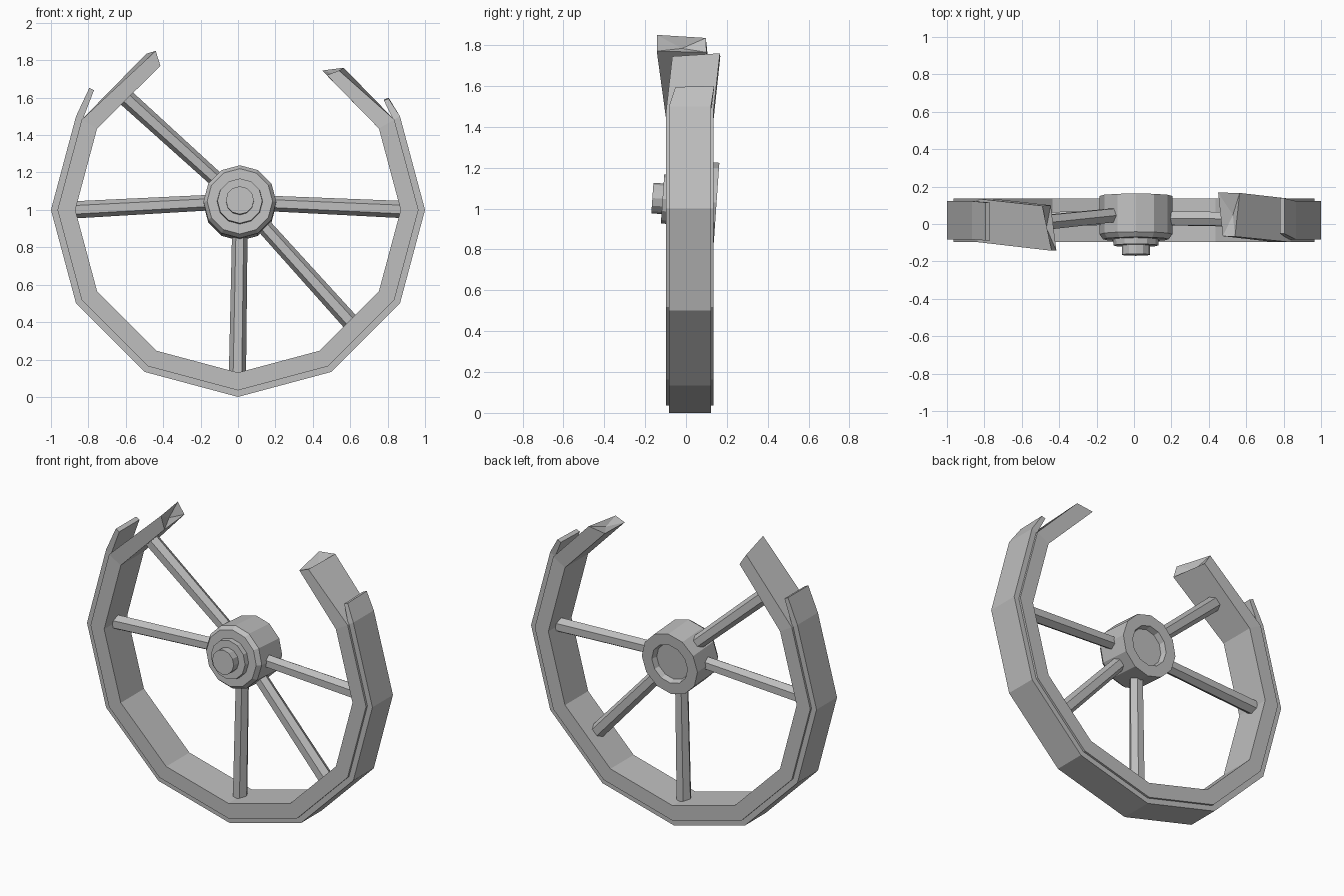
import bpy, bmesh, math
from mathutils import Vector, Matrix

cube = bpy.data.objects.get("Cube")
if cube:
    bpy.data.objects.remove(cube, do_unlink=True)

grey = bpy.data.materials.new("weathered grey")
grey.use_nodes = True
COLOUR = (0.52, 0.52, 0.52, 1)
grey.diffuse_color = COLOUR
grey.node_tree.nodes["Principled BSDF"].inputs["Base Color"].default_value = COLOUR


def finish(name, bm):
    bmesh.ops.recalc_face_normals(bm, faces=bm.faces)
    mesh = bpy.data.meshes.new(name)
    bm.to_mesh(mesh)
    bm.free()
    mesh.materials.append(grey)
    obj = bpy.data.objects.new(name, mesh)
    bpy.context.collection.objects.link(obj)
    return obj


def bridge(bm, a, b):
    for i in range(len(a)):
        j = (i + 1) % len(a)
        bm.faces.new((a[i], a[j], b[j], b[i]))


def section(angle, inner, outer, front, back):
    # Corners: front inner, front outer, back outer, back inner
    c, s = math.cos(angle), math.sin(angle)
    return [Vector((r * c, y, 1 + r * s)) for r, y in
            ((inner, front), (outer, front), (outer, back), (inner, back))]


def broken_band(name, inner, outer, front, back, left_end, right_end, notch):
    # Nine bends of a twelve-sided ring, with splintered free ends
    rings = [left_end]
    for k in range(9):
        rings.append(section(math.radians(150 + 30 * k), inner, outer, front, back))
    rings.append(right_end)
    bm = bmesh.new()
    loops = [[bm.verts.new(p) for p in ring] for ring in rings]
    for a, b in zip(loops, loops[1:]):
        bridge(bm, a, b)
    for end, near in ((0, 1), (-1, -2)):
        mid = sum((Vector(p) for p in rings[end]), Vector()) / 4
        inward = sum((Vector(p) for p in rings[near]), Vector()) / 4 - mid
        tip = bm.verts.new(mid + inward.normalized() * notch)
        for i in range(4):
            bm.faces.new((loops[end][i], loops[end][(i + 1) % 4], tip))
    return finish(name, bm)


# Wooden rim, twisted out of line at the break
broken_band("rim", 0.87, 0.965, -0.097, 0.135,
            [(-0.415, -0.143, 1.77), (-0.44, -0.143, 1.85),
             (-0.49, 0.097, 1.835), (-0.445, 0.1, 1.765)],
            [(0.475, -0.065, 1.72), (0.54, -0.067, 1.745),
             (0.565, 0.166, 1.76), (0.45, 0.168, 1.745)], 0.03)

# Outer tyre, narrower than the rim and bent away at its ends
broken_band("tyre", 0.96, 1.0, -0.083, 0.122,
            [(-0.77, -0.088, 1.64), (-0.795, -0.088, 1.652),
             (-0.795, 0.115, 1.652), (-0.77, 0.115, 1.64)],
            [(0.78, -0.052, 1.585), (0.805, -0.052, 1.595),
             (0.805, 0.138, 1.6), (0.78, 0.138, 1.59)], 0.0)


def lathe(name, profile, sides):
    # Turn (radius, depth) points around the y axis
    bm = bmesh.new()
    loops = []
    for r, y in profile:
        loops.append([bm.verts.new((r * math.cos(t), y, r * math.sin(t)))
                      for t in (math.tau * k / sides for k in range(sides))])
    for a, b in zip(loops, loops[1:]):
        bridge(bm, a, b)
    bm.faces.new(loops[0])
    bm.faces.new(loops[-1])
    return finish(name, bm)


# Hub with stepped front cap and recessed back, tilted slightly
hub = lathe("hub", [(0.075, -0.165), (0.075, -0.115), (0.12, -0.115),
                    (0.122, -0.082), (0.175, -0.082), (0.195, -0.055),
                    (0.195, 0.15), (0.125, 0.15), (0.115, 0.115)], 12)
hub.location = (0.01, 0, 1.04)
hub.rotation_euler.x = math.radians(-4)


def spoke(name, start, end, radius=0.046):
    start, end = Vector(start), Vector(end)
    axis = (end - start).normalized()
    side = axis.cross(Vector((0, 1, 0))).normalized()
    depth = side.cross(axis)
    bm = bmesh.new()
    loops = []
    for centre, r in ((start, radius * 0.9), (end, radius)):
        loops.append([bm.verts.new(centre + r * (side * math.cos(t) + depth * math.sin(t)))
                      for t in (math.tau * k / 6 for k in range(6))])
    bridge(bm, *loops)
    for loop in loops:
        bm.faces.new(loop)
    return finish(name, bm)


# Five surviving spokes
spoke("left_spoke", (0.15, 0.03, 1.035), (0.88, 0.025, 1.002))
spoke("right_spoke", (-0.13, 0.03, 1.04), (-0.88, 0.025, 1.0))
spoke("lower_spoke", (0.01, 0.03, 0.9), (-0.003, 0.025, 0.12))
spoke("lower_left_spoke", (0.11, 0.03, 0.945), (0.608, 0.025, 0.393))
spoke("upper_right_spoke", (-0.08, 0.05, 1.13), (-0.61, -0.005, 1.61))
